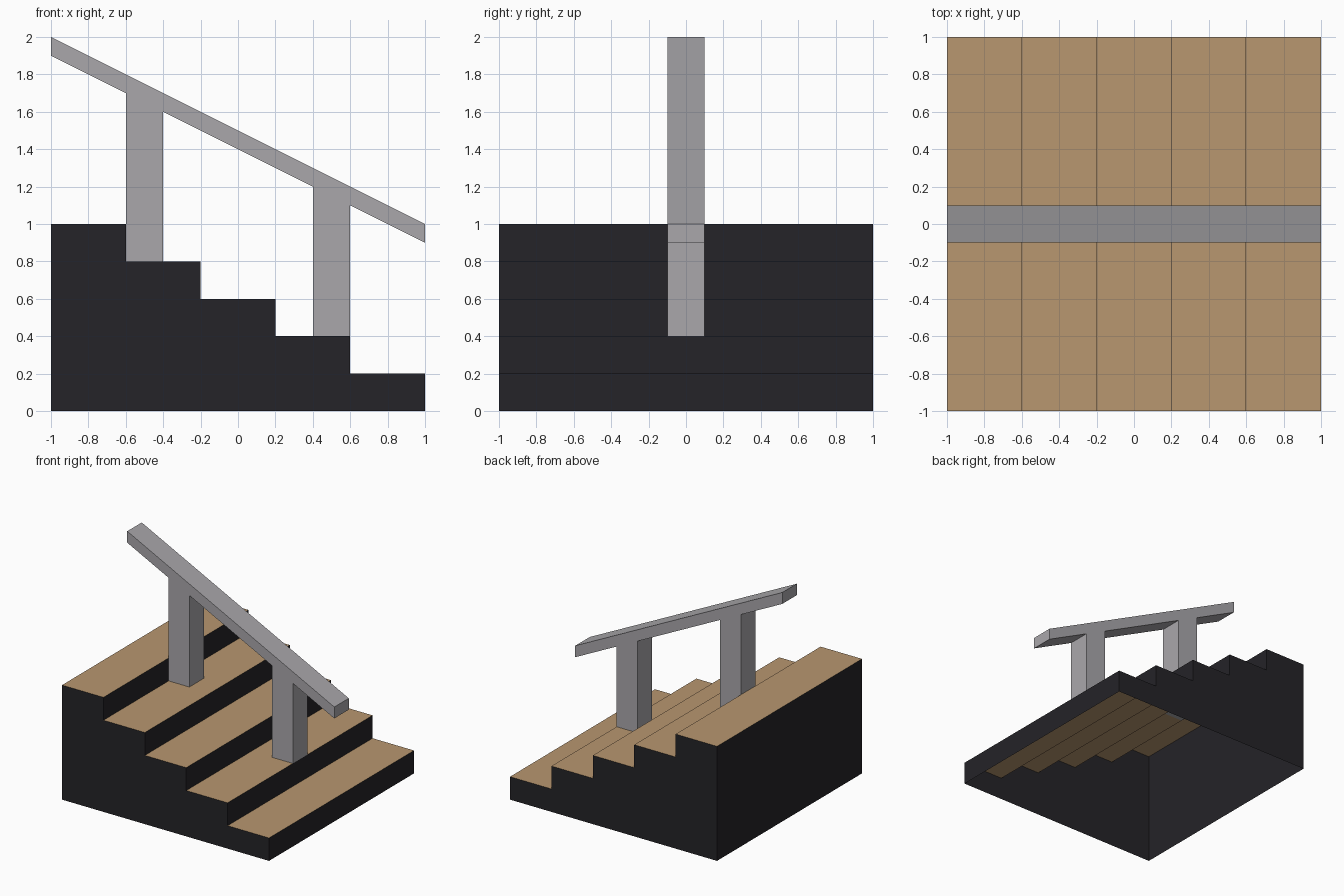
import bpy, bmesh

if "Cube" in bpy.data.objects:
    bpy.data.objects.remove(bpy.data.objects["Cube"])


def material(name, color):
    m = bpy.data.materials.new(name)
    m.diffuse_color = (*color, 1)
    m.use_nodes = True
    m.node_tree.nodes["Principled BSDF"].inputs["Base Color"].default_value = m.diffuse_color
    return m


def extrude_profile(name, points, half_width, mats):
    """Extrude an x-z outline along y, centred on y = 0."""
    bm = bmesh.new()
    face = bm.faces.new([bm.verts.new((x, -half_width, z)) for x, z in points])
    ext = bmesh.ops.extrude_face_region(bm, geom=[face], use_keep_orig=True)
    moved = [v for v in ext["geom"] if isinstance(v, bmesh.types.BMVert)]
    bmesh.ops.translate(bm, verts=moved, vec=(0, 2 * half_width, 0))
    bmesh.ops.recalc_face_normals(bm, faces=bm.faces)
    mesh = bpy.data.meshes.new(name)
    obj = bpy.data.objects.new(name, mesh)
    bpy.context.collection.objects.link(obj)
    for m in mats:
        mesh.materials.append(m)
    return obj, bm


dark = material("dark_paint", (0.018, 0.017, 0.021))
wood = material("wood", (0.48, 0.31, 0.16))
metal = material("grey_metal", (0.40, 0.39, 0.41))

# Staircase: five steps, open underneath, wooden treads
STEPS, RUN, RISE = 5, 0.4, 0.2
outline = [(-1, 0), (1, 0)]
for i in range(STEPS):
    z = RISE * (i + 1)
    outline += [(1 - RUN * i, z), (1 - RUN * (i + 1), z)]
stairs, bm = extrude_profile("staircase", outline, 1.0, [dark, wood])
bm.normal_update()
for f in bm.faces:
    f.material_index = 1 if f.normal.z > 0.9 else 0
bmesh.ops.delete(bm, geom=[f for f in bm.faces if f.normal.z < -0.9],
                 context='FACES_ONLY')
bm.to_mesh(stairs.data)
bm.free()


# Handrail with two posts, one continuous outline
def underside(x):
    return 1.4 - 0.5 * x


outline = [(1, 1.0), (-1, 2.0), (-1, underside(-1))]
for cx, foot in ((-0.5, 0.8), (0.5, 0.4)):
    a, b = cx - 0.1, cx + 0.1
    outline += [(a, underside(a)), (a, foot), (b, foot), (b, underside(b))]
outline.append((1, underside(1)))
rail, bm = extrude_profile("handrail", outline, 0.1, [metal])
bm.to_mesh(rail.data)
bm.free()
